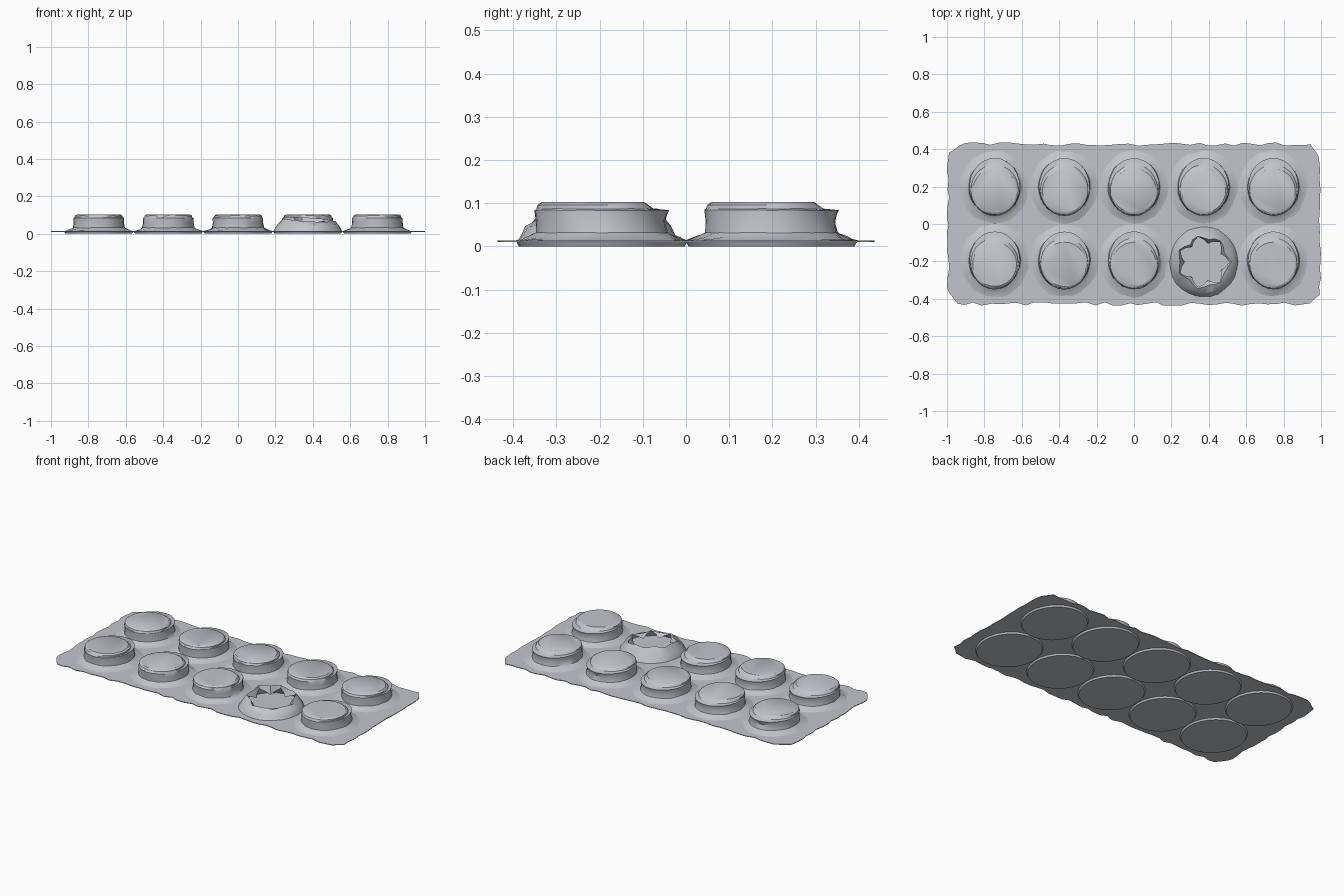
import bpy, bmesh, math, random

random.seed(4)
if "Cube" in bpy.data.objects:
    bpy.data.objects.remove(bpy.data.objects["Cube"])

foil = bpy.data.materials.new("silver grey foil")
foil.use_nodes = True
GREY = (0.55, 0.56, 0.60, 1)
foil.diffuse_color = GREY
foil.node_tree.nodes["Principled BSDF"].inputs["Base Color"].default_value = GREY

SEGMENTS = 28


def finish(bm, name, fix_normals=True):
    if fix_normals:
        bmesh.ops.recalc_face_normals(bm, faces=bm.faces[:])
    mesh = bpy.data.meshes.new(name)
    bm.to_mesh(mesh)
    bm.free()
    mesh.materials.append(foil)
    obj = bpy.data.objects.new(name, mesh)
    bpy.context.collection.objects.link(obj)
    bpy.ops.object.select_all(action="DESELECT")
    obj.select_set(True)
    bpy.context.view_layer.objects.active = obj
    bpy.ops.object.shade_smooth_by_angle(angle=math.radians(35))
    return obj


def ring(bm, x, y, rx, ry, z, wobble=0.0, count=SEGMENTS):
    verts = []
    for i in range(count):
        a = math.tau * i / count
        k = 1 + random.uniform(-wobble, wobble)
        verts.append(bm.verts.new((x + rx * k * math.cos(a), y + ry * k * math.sin(a),
                                   z + random.uniform(-wobble, wobble) * 0.08)))
    return verts


def bridge(bm, a, b):
    n = len(a)
    for i in range(n):
        j = (i + 1) % n
        bm.faces.new((a[i], a[j], b[j], b[i]))


# thin foil sheet with ragged edges and rounded corners
def sheet():
    corner = 0.09
    hx, hy = 0.985, 0.427
    outline = []
    for cx, cy, start in ((1, 1, 0), (-1, 1, 90), (-1, -1, 180), (1, -1, 270)):
        for step in range(5):
            a = math.radians(start + step * 22.5)
            outline.append((cx * (hx - corner) + corner * math.cos(a),
                            cy * (hy - corner) + corner * math.sin(a)))
    ragged = []
    for i, (x, y) in enumerate(outline):
        nx, ny = outline[(i + 1) % len(outline)]
        pieces = max(1, int(math.hypot(nx - x, ny - y) / 0.045))
        for s in range(pieces):
            t = s / pieces
            ragged.append((x + (nx - x) * t + random.uniform(-0.006, 0.006),
                           y + (ny - y) * t + random.uniform(-0.01, 0.01)))
    # stretch to the exact overall length
    widest = max(abs(p[0]) for p in ragged)
    bm = bmesh.new()
    low = [bm.verts.new((x / widest, y, 0.010)) for x, y in ragged]
    high = [bm.verts.new((x / widest, y, 0.014)) for x, y in ragged]
    bridge(bm, low, high)
    bm.faces.new(low)
    bm.faces.new(high)
    bmesh.ops.triangulate(bm, faces=[f for f in bm.faces if len(f.verts) > 4])
    finish(bm, "foil_sheet")


# shallow round seal pressed out below each pocket
def seal(x, y, name):
    bm = bmesh.new()
    low = ring(bm, x, y, 0.178, 0.192, 0.0)
    high = ring(bm, x, y, 0.184, 0.198, 0.011)
    bridge(bm, low, high)
    bm.faces.new(low)
    bm.faces.new(high)
    finish(bm, name)


# closed pocket: skirt, wall, ledge at the back and raised round top
POCKET = (  # rx, ry, y shift, z, wobble
    (0.185, 0.196, 0.0, 0.0135, 0.02),
    (0.155, 0.170, 0.0, 0.022, 0.04),
    (0.139, 0.152, 0.0, 0.032, 0.015),
    (0.134, 0.149, -0.003, 0.060, 0.012),
    (0.135, 0.155, 0.0, 0.084, 0.008),
    (0.128, 0.135, -0.016, 0.087, 0.008),
    (0.127, 0.128, -0.020, 0.096, 0.004),
    (0.117, 0.118, -0.020, 0.103, 0.0),
)


def pocket(x, y, name):
    bm = bmesh.new()
    rings = [ring(bm, x, y + dy, rx, ry, z, w) for rx, ry, dy, z, w in POCKET]
    for a, b in zip(rings, rings[1:]):
        bridge(bm, a, b)
    bm.faces.new(rings[-1])
    bm.normal_update()
    finish(bm, name, fix_normals=False)


# burst pocket: sloping sides, torn star opening with flaps bent inwards
def burst_pocket(x, y):
    bm = bmesh.new()
    rings = [ring(bm, x, y, r, r * 1.03, z, 0.02)
             for r, z in ((0.182, 0.0135), (0.174, 0.028), (0.162, 0.048))]
    lip, flap = [], []
    for i in range(SEGMENTS):
        a = math.tau * i / SEGMENTS
        c, s = math.cos(a), math.sin(a)
        star = abs((i % 4) - 2) / 2          # 1 on a tear, 0 on a flap tip
        r = 0.122 + 0.022 * star + random.uniform(-0.005, 0.005)
        lip.append(bm.verts.new((x + r * c, y + r * s, 0.076 + 0.010 * s - 0.008 * c)))
        r = 0.102 + 0.036 * star
        flap.append(bm.verts.new((x + r * c, y + r * s, 0.040 + 0.028 * star)))
    rings += [lip, flap]
    for a, b in zip(rings, rings[1:]):
        bridge(bm, a, b)
    bm.normal_update()
    finish(bm, "burst_pocket", fix_normals=False)


sheet()
for row, y in (("front", -0.195), ("back", 0.198)):
    for col in range(5):
        x = (col - 2) * 0.3725
        seal(x, y, f"{row}_seal_{col + 1}")
        if row == "front" and col == 3:
            burst_pocket(x, y - 0.008)
        else:
            pocket(x, y, f"{row}_pocket_{col + 1}")
